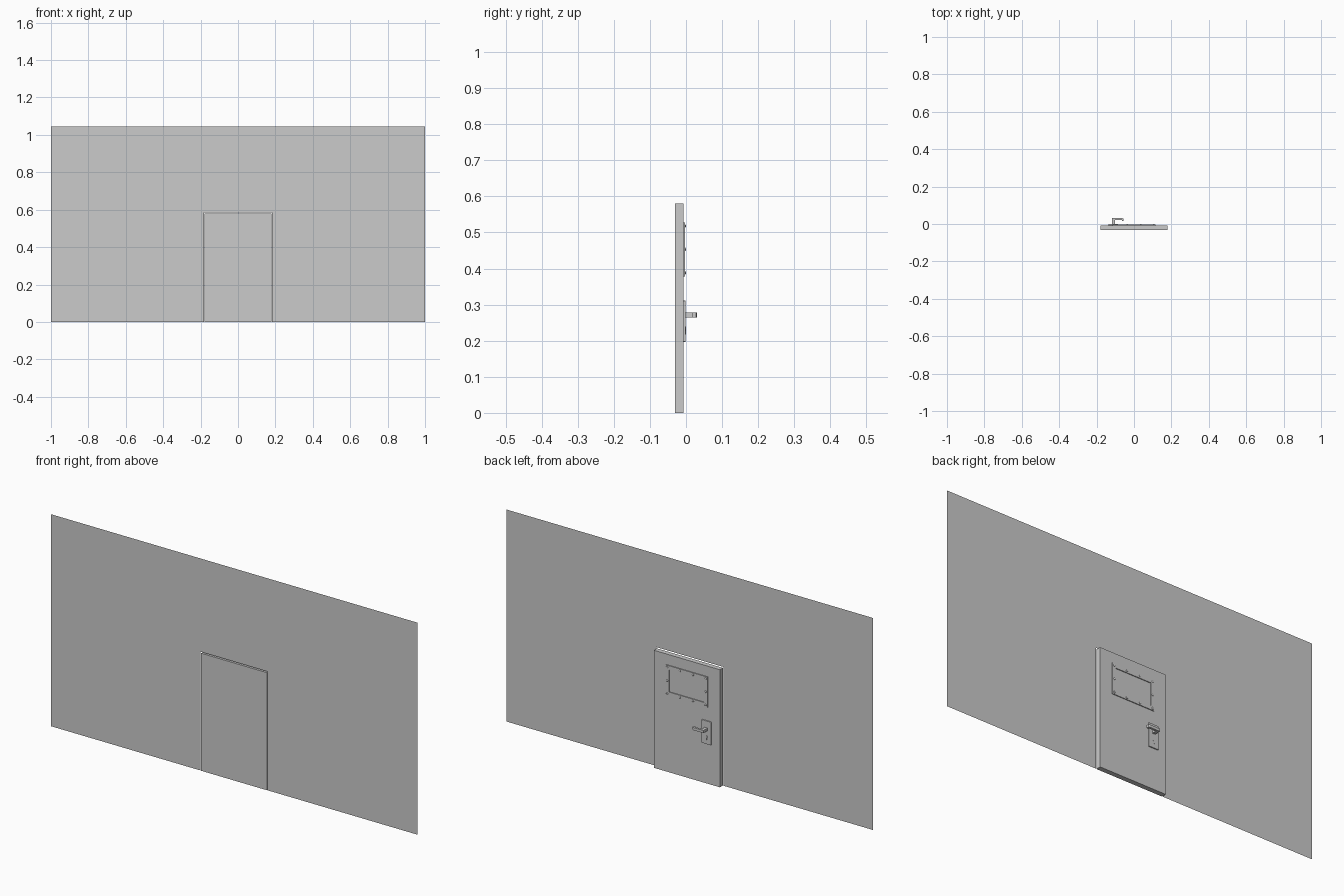
import bpy, bmesh, math
from mathutils import Matrix

if "Cube" in bpy.data.objects:
    bpy.data.objects.remove(bpy.data.objects["Cube"])

BACK = -0.007   # rear face of the door leaf
FRONT = -0.031


def finish(name, bm, smooth=False):
    bmesh.ops.recalc_face_normals(bm, faces=bm.faces)
    me = bpy.data.meshes.new(name)
    bm.to_mesh(me)
    bm.free()
    ob = bpy.data.objects.new(name, me)
    bpy.context.collection.objects.link(ob)
    if smooth:
        for p in me.polygons:
            p.use_smooth = True
    return ob


def box(name, x0, x1, y0, y1, z0, z1, bevel=0):
    bm = bmesh.new()
    m = Matrix.Translation(((x0 + x1) / 2, (y0 + y1) / 2, (z0 + z1) / 2))
    m = m @ Matrix.Diagonal((x1 - x0, y1 - y0, z1 - z0, 1))
    bmesh.ops.create_cube(bm, size=1, matrix=m)
    ob = finish(name, bm)
    if bevel:
        mod = ob.modifiers.new("bevel", 'BEVEL')
        mod.width, mod.segments = bevel, 2
    return ob


def prism(name, pts, vec):
    bm = bmesh.new()
    f = bm.faces.new([bm.verts.new(p) for p in pts])
    r = bmesh.ops.extrude_face_region(bm, geom=[f], use_keep_orig=True)
    bmesh.ops.translate(bm, vec=vec, verts=[v for v in r["geom"] if isinstance(v, bmesh.types.BMVert)])
    return finish(name, bm)


# wall sheet with a doorway left open
bm = bmesh.new()
outline = [(-1, 0), (-0.183, 0), (-0.183, 0.586), (0.183, 0.586), (0.183, 0), (1, 0), (1, 1.046), (-1, 1.046)]
bm.faces.new([bm.verts.new((x, -0.03, z)) for x, z in outline])
finish("wall", bm)

# door leaf
box("door", -0.18, 0.18, FRONT, BACK, 0, 0.58)

# window frame: outer and inner rectangles bridged, then thickened
bm = bmesh.new()
rings = []
for y in (BACK, -0.003):
    for hx, z0, z1 in ((0.115, 0.378, 0.528), (0.095, 0.398, 0.508)):
        rings.append([bm.verts.new((x, y, z)) for x, z in ((-hx, z0), (hx, z0), (hx, z1), (-hx, z1))])
for a, b in ((0, 1), (1, 3), (3, 2), (2, 0)):
    for i in range(4):
        j = (i + 1) % 4
        bm.faces.new((rings[a][i], rings[a][j], rings[b][j], rings[b][i]))
finish("window_frame", bm)

# domed screws around the frame
bm = bmesh.new()
spots = [(x, z) for x in (-0.105, -0.036, 0.036, 0.105) for z in (0.388, 0.518)]
spots += [(-0.105, 0.453), (0.105, 0.453)]
for x, z in spots:
    m = Matrix.Translation((x, -0.003, z)) @ Matrix.Diagonal((1, 0.6, 1, 1)) @ Matrix.Rotation(math.pi / 2, 4, 'X')
    bmesh.ops.create_uvsphere(bm, u_segments=16, v_segments=8, radius=0.005, matrix=m)
finish("frame_screws", bm, True)

# lock plate
box("lock_plate", -0.136, -0.084, BACK, -0.001, 0.197, 0.311, 0.001)

# lever handle: hooked outline extruded upward
hook = [(-0.117, -0.001), (-0.117, 0.031), (-0.062, 0.031), (-0.055, 0.028), (-0.055, 0.016),
        (-0.064, 0.016), (-0.064, 0.021), (-0.102, 0.021), (-0.102, -0.001)]
prism("lever_handle", [(x, y, 0.265) for x, y in hook], (0, 0, 0.013))

# keyhole: round barrel with a narrow tail
bm = bmesh.new()
m = Matrix.Translation((-0.11, -0.001, 0.234)) @ Matrix.Rotation(math.pi / 2, 4, 'X')
bmesh.ops.create_cone(bm, cap_ends=True, segments=16, radius1=0.006, radius2=0.006, depth=0.003, matrix=m)
finish("keyhole_barrel", bm)
box("keyhole_tail", -0.113, -0.107, -0.002, 0.0004, 0.217, 0.23)
